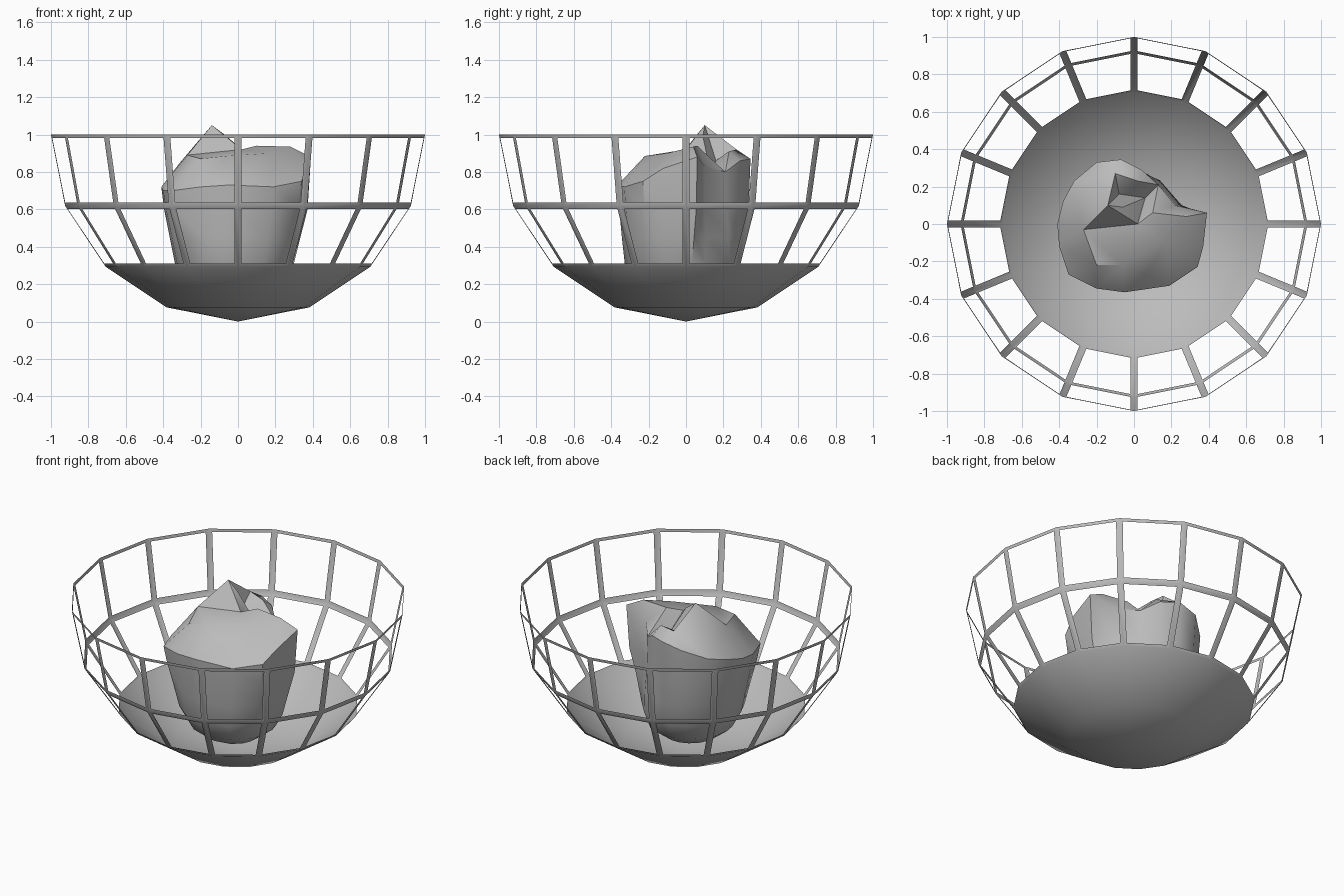
import bpy, bmesh, math
from mathutils import Vector
from mathutils.geometry import delaunay_2d_cdt

if "Cube" in bpy.data.objects:
    bpy.data.objects.remove(bpy.data.objects["Cube"])

grey = bpy.data.materials.new("plain_grey")
grey.diffuse_color = (0.5, 0.5, 0.5, 1)
grey.use_nodes = True
grey.node_tree.nodes["Principled BSDF"].inputs["Base Color"].default_value = grey.diffuse_color


def finish(name, bm, angle):
    me = bpy.data.meshes.new(name)
    bm.to_mesh(me)
    bm.free()
    ob = bpy.data.objects.new(name, me)
    bpy.context.collection.objects.link(ob)
    me.materials.append(grey)
    bpy.ops.object.select_all(action='DESELECT')
    ob.select_set(True)
    bpy.context.view_layer.objects.active = ob
    bpy.ops.object.shade_smooth_by_angle(angle=math.radians(angle))
    return ob


# lattice bowl: lower half of a 16-sided sphere, upper two bands opened up
N = 16
bm = bmesh.new()
rings = []
for k in range(4):
    a = math.radians(22.5 * k)
    rings.append([bm.verts.new((math.cos(a) * math.cos(2 * math.pi * i / N),
                                math.cos(a) * math.sin(2 * math.pi * i / N),
                                1 - math.sin(a))) for i in range(N)])
pole = bm.verts.new((0, 0, 0))
panels = []
for k in range(3):
    for i in range(N):
        j = (i + 1) % N
        f = bm.faces.new((rings[k][j], rings[k][i], rings[k + 1][i], rings[k + 1][j]))
        if k < 2:
            panels.append(f)
for i in range(N):
    bm.faces.new((rings[3][(i + 1) % N], rings[3][i], pole))
bm.normal_update()
bmesh.ops.recalc_face_normals(bm, faces=bm.faces[:])
bmesh.ops.inset_individual(bm, faces=panels, thickness=0.02, use_even_offset=True)
bmesh.ops.delete(bm, geom=panels, context='FACES')
finish("lattice_bowl", bm, 40)

# crumpled lump: shoulder outline (x, y, z), counter-clockwise from above
shoulder = [(0.39, 0.06, 0.88), (0.22, 0.10, 0.83), (0.13, 0.21, 0.80), (0.04, 0.29, 0.86),
            (-0.07, 0.345, 0.87), (-0.20, 0.33, 0.84), (-0.32, 0.23, 0.78), (-0.38, 0.12, 0.75),
            (-0.41, 0.0, 0.72), (-0.40, -0.12, 0.70), (-0.35, -0.27, 0.70), (-0.20, -0.345, 0.72),
            (-0.05, -0.365, 0.73), (0.19, -0.33, 0.72), (0.34, -0.23, 0.75), (0.37, -0.12, 0.82)]
# peaks and hollows of the crumpled top
folds = [(-0.14, 0.10, 1.05), (-0.06, 0.09, 0.99), (-0.06, -0.22, 0.885), (0.06, -0.27, 0.815),
         (0.02, 0.0, 0.92), (0.28, 0.04, 0.935), (-0.10, 0.27, 0.92), (0.06, 0.14, 0.76),
         (-0.27, -0.03, 0.89), (-0.31, 0.11, 0.85), (-0.20, -0.22, 0.87), (0.17, -0.10, 0.90),
         (0.02, 0.23, 0.91), (-0.08, 0.16, 0.86), (0.10, 0.06, 0.94)]
# lower rings: height, scale, roundness
levels = [(0.60, 0.97, 0.15), (0.45, 0.91, 0.5), (0.31, 0.85, 0.8), (0.20, 0.70, 1), (0.13, 0.45, 1)]

bm = bmesh.new()
n = len(shoulder)
pts = shoulder + folds
edge = [bm.verts.new(p) for p in shoulder]
vs = edge + [bm.verts.new(p) for p in folds]
res = delaunay_2d_cdt([Vector(p[:2]) for p in pts], [], [list(range(n))], 1, 1e-5)
for tri in res[2]:
    bm.faces.new([vs[res[3][i][0]] for i in tri])
prev = edge
for z, s, rnd in levels:
    ring = []
    for x, y, _ in shoulder:
        p = Vector((x, y))
        p = p.lerp(p.normalized() * 0.37, rnd) * s + Vector((-0.02, -0.02)) * rnd
        ring.append(bm.verts.new((p.x, p.y, z)))
    for i in range(n):
        j = (i + 1) % n
        bm.faces.new((prev[i], ring[i], ring[j], prev[j]))
    prev = ring
base = bm.verts.new((-0.02, -0.02, 0.10))
for i in range(n):
    bm.faces.new((prev[i], base, prev[(i + 1) % n]))
bmesh.ops.recalc_face_normals(bm, faces=bm.faces[:])
finish("crumpled_lump", bm, 35)
